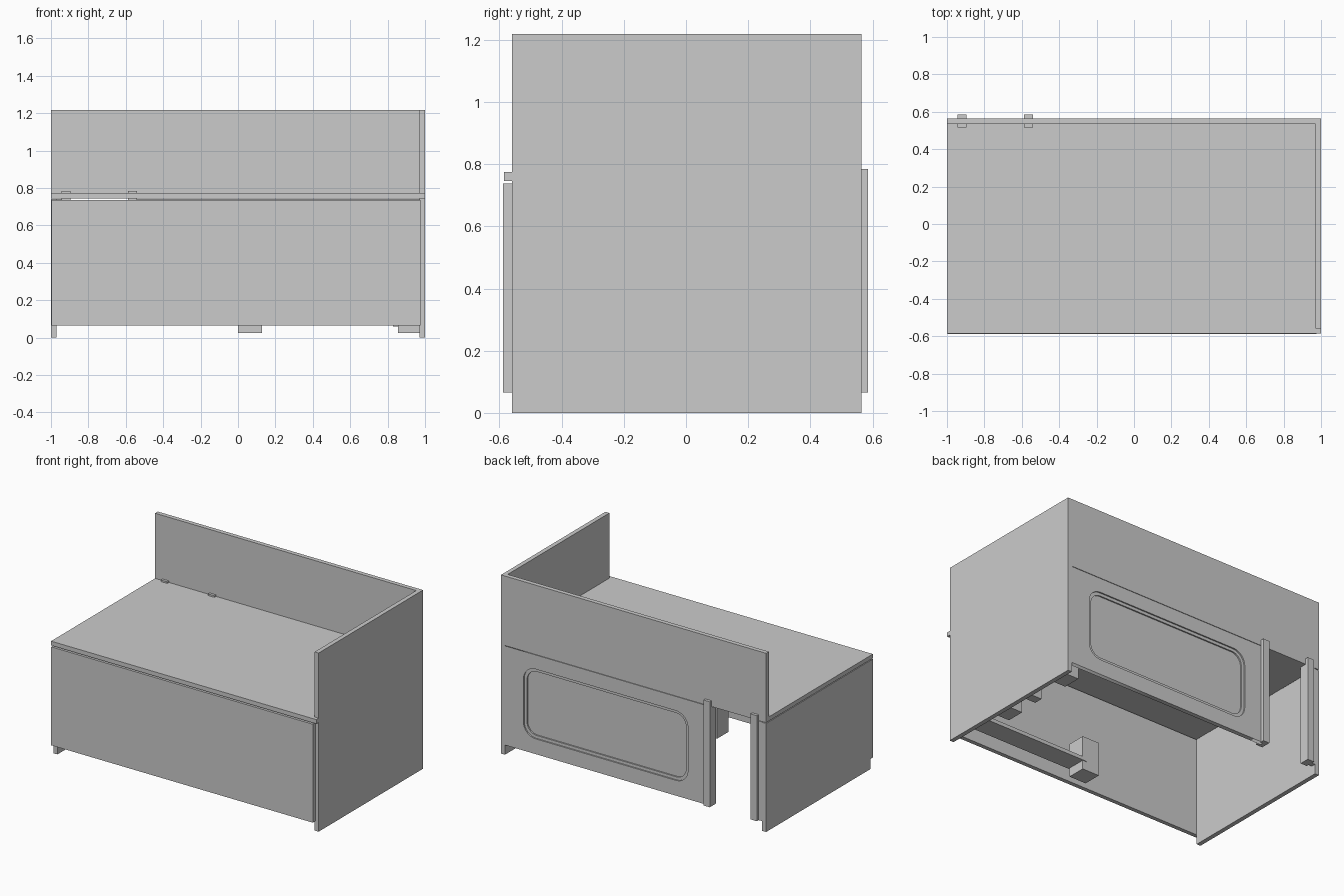
import bpy, bmesh, math

if "Cube" in bpy.data.objects:
    bpy.data.objects.remove(bpy.data.objects["Cube"])


def box(name, x, y, z):
    """Axis-aligned board from (min, max) ranges."""
    bm = bmesh.new()
    bmesh.ops.create_cube(bm, size=1)
    for v in bm.verts:
        for i, r in enumerate((x, y, z)):
            v.co[i] = r[0] if v.co[i] < 0 else r[1]
    me = bpy.data.meshes.new(name)
    bm.to_mesh(me)
    bm.free()
    ob = bpy.data.objects.new(name, me)
    bpy.context.collection.objects.link(ob)
    return ob


def rounded(x0, x1, z0, z1, r, n=8):
    """Rounded rectangle outline in x, z."""
    pts = []
    for k, (cx, cz) in enumerate(((x1 - r, z1 - r), (x0 + r, z1 - r),
                                  (x0 + r, z0 + r), (x1 - r, z0 + r))):
        for i in range(n + 1):
            a = math.radians(90 * (k + i / n))
            pts.append((cx + r * math.cos(a), cz + r * math.sin(a)))
    return pts


def outline_plate(name, loops, y0, y1):
    """Plate in the xz plane; later loops cut holes in the first."""
    cu = bpy.data.curves.new(name, 'CURVE')
    cu.dimensions = '2D'
    cu.fill_mode = 'BOTH'
    cu.extrude = (y1 - y0) / 2
    for pts in loops:
        sp = cu.splines.new('POLY')
        sp.points.add(len(pts) - 1)
        for p, (x, z) in zip(sp.points, pts):
            p.co = (x, z, 0, 1)
        sp.use_cyclic_u = True
    ob = bpy.data.objects.new(name, cu)
    ob.rotation_euler.x = math.pi / 2
    ob.location.y = (y0 + y1) / 2
    bpy.context.collection.objects.link(ob)
    bpy.ops.object.select_all(action='DESELECT')
    ob.select_set(True)
    bpy.context.view_layer.objects.active = ob
    bpy.ops.object.convert(target='MESH')
    return bpy.context.object


# Side, front and upper back boards
box("right_side", (0.97, 1.0), (-0.56, 0.565), (0, 1.218))
box("left_side", (-1.0, -0.97), (-0.56, 0.565), (0, 0.74))
box("front_panel", (-0.997, 0.976), (-0.588, -0.56), (0.066, 0.737))
box("upper_back", (-1.0, 0.97), (0.535, 0.565), (0.745, 1.218))

# Counter top with a lip running past the right side
box("counter_top", (-1.0, 0.97), (-0.56, 0.535), (0.745, 0.774))
box("counter_lip", (-1.0, 1.0), (-0.585, -0.56), (0.745, 0.774))

# Lower back with rounded window, rim and pane
window = rounded(-0.41, 0.83, 0.17, 0.645, 0.09)
rim = rounded(-0.39, 0.81, 0.19, 0.625, 0.075)
panel = [(-0.56, 0.066), (0.97, 0.066), (0.97, 0.742), (-0.56, 0.742)]
outline_plate("lower_back", [panel, window], 0.535, 0.565)
outline_plate("window_rim", [window, rim], 0.537, 0.556)
outline_plate("window_pane", [rim], 0.54, 0.547)

# Doorway posts and the narrow strip beside them
for name, x in (("left_door_post", -0.92), ("right_door_post", -0.565)):
    box(name, (x - 0.024, x + 0.024), (0.517, 0.585), (0.066, 0.785))
box("door_strip", (-0.97, -0.944), (0.535, 0.565), (0.066, 0.742))

# Low inner fittings: blocks along the front and right, and a shelf
box("front_block", (0.0, 0.128), (-0.46, -0.335), (0.025, 0.255))
for i, y in enumerate((-0.17, 0.365)):
    box(f"side_block_{i}", (0.855, 0.97), (y, y + 0.125), (0.025, 0.255))
box("side_bracket", (0.83, 0.97), (0.05, 0.11), (0.06, 0.255))
box("low_shelf", (0.1, 0.97), (-0.47, -0.33), (0.085, 0.11))
